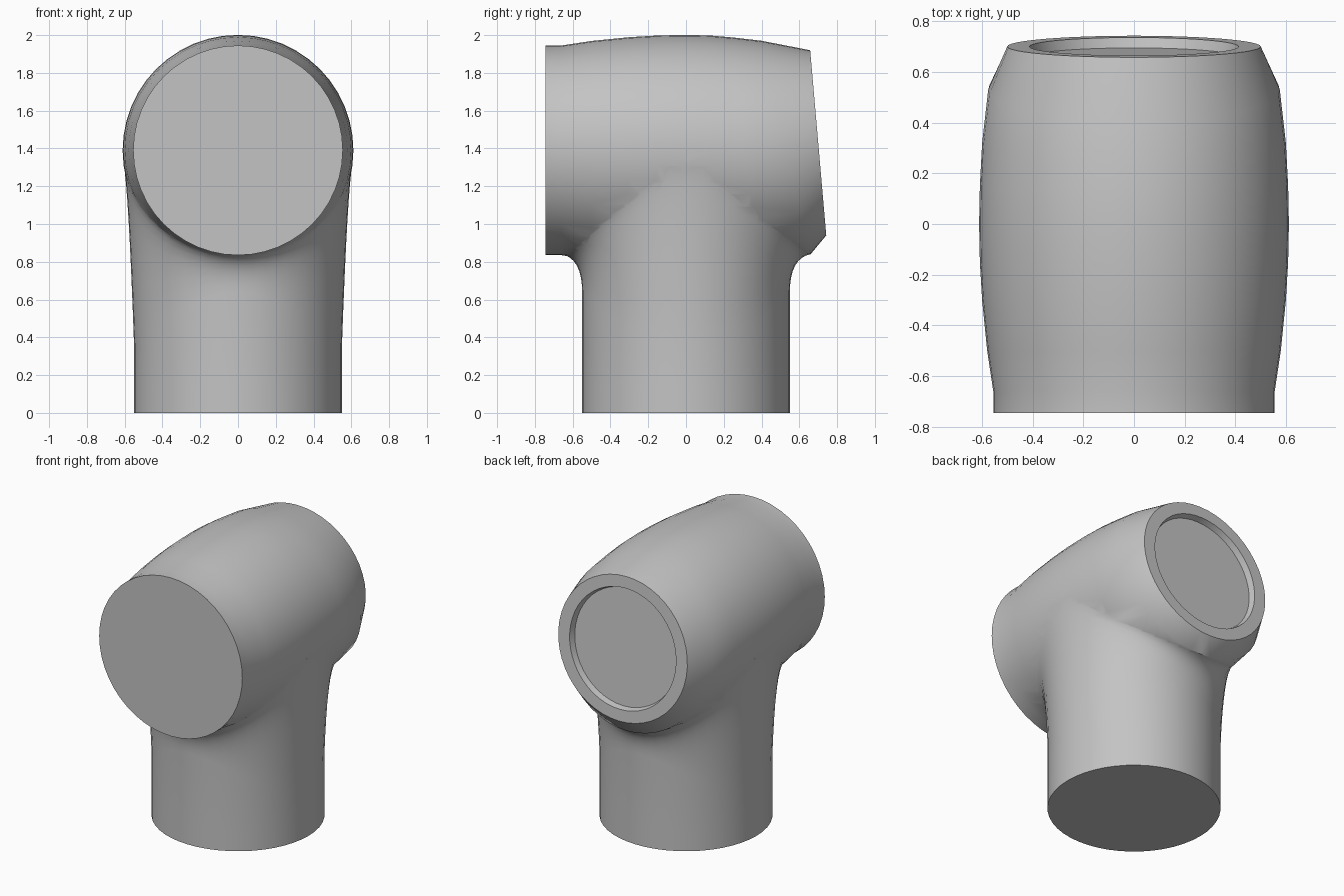
import bpy
import bmesh
from math import sin, cos, tau, sqrt

SIDES = 48
AXIS_Z = 1.39

old = bpy.data.objects.get("Cube")
if old:
    bpy.data.objects.remove(old, do_unlink=True)

grey = bpy.data.materials.new("plain_grey")
grey.use_nodes = True
colour = (0.55, 0.55, 0.55, 1)
grey.diffuse_color = colour
grey.node_tree.nodes["Principled BSDF"].inputs["Base Color"].default_value = colour


def loft(name, rings):
    """Join equal rings of points into a closed, capped solid."""
    bm = bmesh.new()
    loops = [[bm.verts.new(p) for p in ring] for ring in rings]
    for a, b in zip(loops, loops[1:]):
        for i in range(SIDES):
            j = (i + 1) % SIDES
            bm.faces.new((a[i], a[j], b[j], b[i]))
    bm.faces.new(loops[0])
    bm.faces.new(loops[-1])
    bmesh.ops.recalc_face_normals(bm, faces=bm.faces)
    mesh = bpy.data.meshes.new(name)
    bm.to_mesh(mesh)
    bm.free()
    mesh.materials.append(grey)
    obj = bpy.data.objects.new(name, mesh)
    bpy.context.collection.objects.link(obj)
    return obj


def angles():
    return [tau * i / SIDES for i in range(SIDES)]


def barrel_ring(y, z, rx, rz, lean=0):
    """Upright ellipse; lean moves its lower side towards the back."""
    return [(rx * cos(a), y - lean * rz * sin(a), z + rz * sin(a)) for a in angles()]


def barrel_radius(y):
    return 0.611 - 0.056 * (y / 0.66) ** 2


def barrel_underside(x, y):
    return AXIS_Z - sqrt(max(0, barrel_radius(y) ** 2 - x * x))


def flare_ring(t):
    """Curve from the straight stem out onto the barrel's underside."""
    ring = []
    for a in angles():
        c, s = cos(a), sin(a)
        low = (0.55 * c, 0.55 * s, 0.35 + 0.29 * s * s)
        mid = (0.58 * c, 0.55 * s, barrel_underside(0.58 * c, 0.55 * s))
        top = (0.607 * c, 0.66 * s, barrel_underside(0.607 * c, 0.66 * s) + 0.006)
        ring.append([(1 - t) ** 2 * p + 2 * t * (1 - t) * q + t * t * r
                     for p, q, r in zip(low, mid, top)])
    return ring


def stem_ring(r, z):
    return [(r * cos(a), r * sin(a), z) for a in angles()]


# Horizontal barrel with a flat front and a leaning, recessed back end
body = loft("tee_body", [
    barrel_ring(-0.745, AXIS_Z, 0.555, 0.555),
    barrel_ring(-0.66, AXIS_Z, 0.555, 0.555),
    barrel_ring(-0.5, AXIS_Z, 0.579, 0.579),
    barrel_ring(-0.3, AXIS_Z, 0.599, 0.599),
    barrel_ring(-0.15, AXIS_Z, 0.608, 0.608),
    barrel_ring(0, AXIS_Z, 0.611, 0.611),
    barrel_ring(0.15, AXIS_Z, 0.608, 0.608, 0.04),
    barrel_ring(0.32, AXIS_Z, 0.599, 0.597, 0.11),
    barrel_ring(0.53, 1.405, 0.575, 0.565, 0.23),
    barrel_ring(0.70, 1.43, 0.5, 0.49, 0.087),
    barrel_ring(0.70, 1.43, 0.412, 0.41, 0.087),
    barrel_ring(0.66, 1.427, 0.4, 0.398, 0.087),
])

# Vertical stem, flaring into the barrel and closed inside it
stem = loft("stem",
            [stem_ring(0.55, 0), stem_ring(0.55, 0.13)]
            + [flare_ring(i / 8) for i in range(9)]
            + [stem_ring(0.4, AXIS_Z)])

# Merge both into one skin
union = body.modifiers.new("join_stem", "BOOLEAN")
union.operation = "UNION"
union.solver = "EXACT"
union.object = stem
bpy.ops.object.select_all(action="DESELECT")
bpy.context.view_layer.objects.active = body
body.select_set(True)
bpy.ops.object.modifier_apply(modifier=union.name)
bpy.data.objects.remove(stem, do_unlink=True)
bpy.ops.object.shade_smooth_by_angle(angle=0.7)
